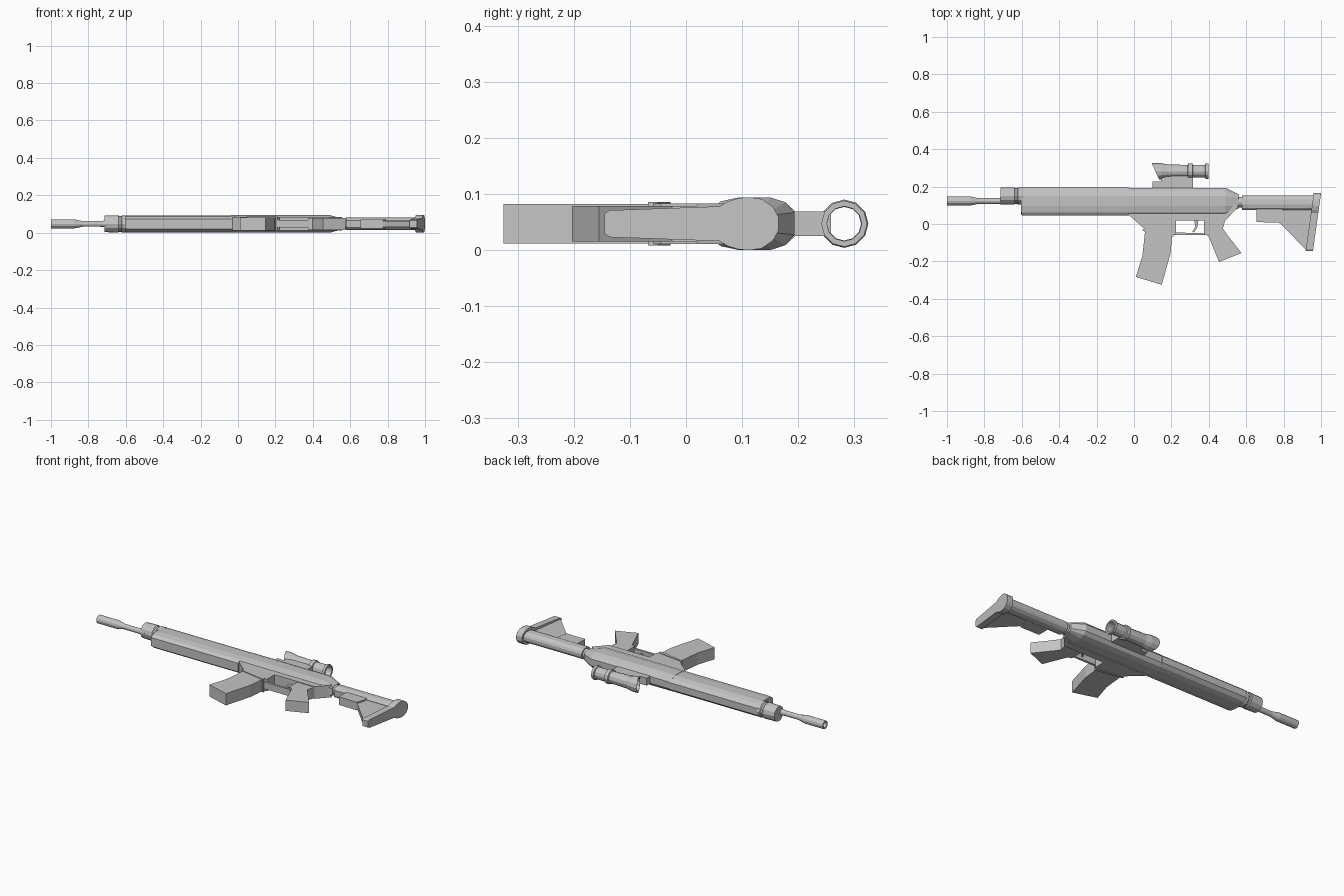
import bpy, bmesh, math

CZ = 0.047  # mid plane of the flat-lying model

grey = bpy.data.materials.new("plain_grey")
grey.diffuse_color = (0.55, 0.55, 0.55, 1)


def finish(name, bm):
    bmesh.ops.remove_doubles(bm, verts=bm.verts, dist=1e-5)
    bmesh.ops.recalc_face_normals(bm, faces=bm.faces)
    me = bpy.data.meshes.new(name)
    bm.to_mesh(me)
    bm.free()
    me.materials.append(grey)
    ob = bpy.data.objects.new(name, me)
    bpy.context.collection.objects.link(ob)
    return ob


def loft(name, rings):
    """Join rings of 3D points, capping both ends."""
    bm = bmesh.new()
    vs = [[bm.verts.new(p) for p in r] for r in rings]
    n = len(vs[0])
    for a, b in zip(vs, vs[1:]):
        for i in range(n):
            j = (i + 1) % n
            bm.faces.new((a[i], a[j], b[j], b[i]))
    bm.faces.new(vs[0])
    bm.faces.new(vs[-1])
    return finish(name, bm)


def plate(name, outline, half):
    """Side profile extruded evenly about the mid plane."""
    return loft(name, [[(x, y, CZ + s * half) for x, y in outline] for s in (-1, 1)])


def box(name, x0, x1, y0, y1, half):
    return plate(name, [(x0, y0), (x1, y0), (x1, y1), (x0, y1)], half)


def section(x, half_outline, lean=0.0):
    """Mirrored cross-section from (y, half width) pairs."""
    pts = [(y, w) for y, w in half_outline] + [(y, -w) for y, w in reversed(half_outline)]
    return [(x + lean * y, y, CZ + w) for y, w in pts]


def lathe(name, profile, cy, sides=12, closed=False):
    """Turn (x, radius) pairs about a line along x."""
    bm = bmesh.new()
    cols = []
    for k in range(sides):
        a = 2 * math.pi * k / sides
        cols.append([bm.verts.new((x, cy + r * math.cos(a), CZ + r * math.sin(a)))
                     for x, r in profile])
    m = len(profile)
    for k in range(sides):
        a, b = cols[k], cols[(k + 1) % sides]
        for i in range(m if closed else m - 1):
            j = (i + 1) % m
            bm.faces.new((a[i], a[j], b[j], b[i]))
    return finish(name, bm)


# Barrel with hollow muzzle
lathe("barrel", [(-0.93, 0), (-0.93, 0.014), (-1.0, 0.016), (-1.0, 0.024), (-0.875, 0.024),
                 (-0.83, 0.015), (-0.74, 0.015), (-0.71, 0.018), (-0.69, 0.018), (-0.69, 0)], 0.123)

# Handguard front cap
lathe("handguard_cap", [(-0.715, 0), (-0.715, 0.044), (-0.64, 0.046), (-0.635, 0.042),
                        (-0.625, 0.042), (-0.62, 0.046), (-0.59, 0.046), (-0.59, 0)], 0.15)

# Handguard
guard = [(0.045, 0.026), (0.062, 0.039), (0.095, 0.045), (0.15, 0.045), (0.178, 0.037), (0.197, 0.02)]
small = [(0.12 + (y - 0.12) * 0.95, w * 0.95) for y, w in guard]
loft("handguard", [section(-0.605, small), section(-0.595, guard), section(-0.03, guard)])

# Upper receiver, tapering at the rear
upper = [(0.05, 0.03), (0.062, 0.040), (0.095, 0.047), (0.15, 0.047), (0.178, 0.038), (0.193, 0.02)]
rear = [(0.085, 0.018), (0.088, 0.022), (0.1, 0.028), (0.14, 0.028), (0.152, 0.024), (0.158, 0.016)]
loft("upper_receiver", [section(-0.035, upper), section(0.49, upper), section(0.56, rear)])

# Lower receiver and magazine well
plate("lower_receiver", [(-0.03, 0.1), (-0.03, 0.05), (0.05, -0.02), (0.06, -0.037), (0.21, -0.06),
                         (0.225, -0.045), (0.225, 0.02), (0.38, 0.02), (0.49, 0.02),
                         (0.555, 0.09), (0.53, 0.11)], 0.036)
plate("well_rim", [(0.045, -0.028), (0.048, -0.038), (0.212, -0.068), (0.212, -0.05)], 0.039)

# Magazine
plate("magazine", [(0.06, -0.03), (0.205, -0.055), (0.195, -0.16), (0.148, -0.325),
                   (0.01, -0.283), (0.045, -0.17)], 0.035)

# Grip, trigger and trigger guard
plate("grip", [(0.375, 0.03), (0.375, -0.057), (0.397, -0.062), (0.455, -0.203), (0.575, -0.155),
               (0.5, -0.06), (0.475, -0.025), (0.49, 0.03)], 0.032)
plate("trigger_guard", [(0.205, -0.06), (0.215, -0.045), (0.385, -0.05), (0.385, -0.06)], 0.02)
plate("trigger", [(0.32, 0.03), (0.328, -0.015), (0.312, -0.042), (0.32, -0.045),
                  (0.34, -0.015), (0.345, 0.03)], 0.007)

# Stock: collar, tube, lower brace and butt plate
lathe("stock_collar", [(0.54, 0), (0.54, 0.028), (0.59, 0.028), (0.59, 0)], 0.117)
tube = [(0.075, 0.018), (0.085, 0.028), (0.105, 0.033), (0.13, 0.031), (0.147, 0.02), (0.153, 0.008)]
loft("stock_tube", [section(0.578, tube), section(0.97, tube)])
plate("stock_rail", [(0.655, 0.085), (0.655, 0.01), (0.775, 0.008), (0.79, 0.06), (0.79, 0.085)], 0.024)
plate("stock_brace", [(0.77, 0.085), (0.77, 0.01), (0.785, 0.0), (0.92, -0.138),
                      (0.94, -0.138), (0.97, 0.085)], 0.016)
butt = [(-0.145, 0.018), (-0.136, 0.024), (0.06, 0.031), (0.075, 0.040), (0.095, 0.046),
        (0.115, 0.047), (0.135, 0.044), (0.155, 0.03), (0.165, 0.012)]
loft("butt_plate", [section(0.938, butt, 0.14), section(0.977, butt, 0.14)])

# Scope mount
box("scope_mount", 0.145, 0.315, 0.185, 0.258, 0.022)
box("scope_mount_foot", 0.10, 0.315, 0.185, 0.226, 0.022)

# Hollow scope with slanted sunshade
scope = lathe("scope", [(0.095, 0.043), (0.145, 0.043), (0.18, 0.036), (0.287, 0.034), (0.29, 0.041),
                        (0.312, 0.041), (0.315, 0.034), (0.38, 0.034), (0.383, 0.041),
                        (0.398, 0.041), (0.398, 0.031), (0.18, 0.030), (0.15, 0.030),
                        (0.095, 0.037)], 0.282, 12, True)
for v in scope.data.vertices:
    if v.co.x < 0.1:
        v.co.x += (0.325 - v.co.y) * 0.45
